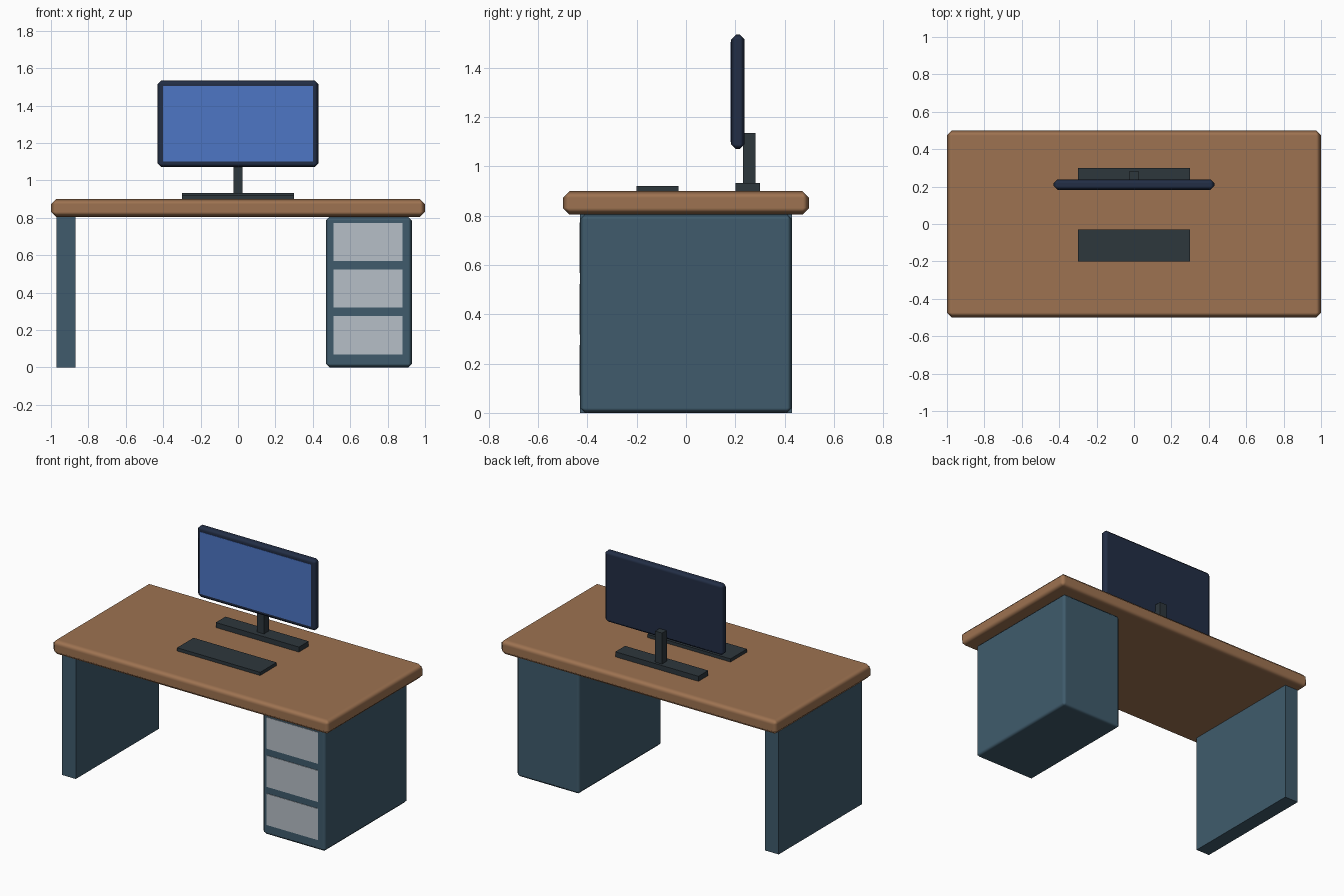
import bpy
import math

if "Cube" in bpy.data.objects:
    bpy.data.objects.remove(bpy.data.objects["Cube"], do_unlink=True)


def make_material(name, rgb):
    mat = bpy.data.materials.new(name)
    mat.use_nodes = True
    colour = (*rgb, 1.0)
    mat.diffuse_color = colour
    mat.node_tree.nodes["Principled BSDF"].inputs["Base Color"].default_value = colour
    return mat


wood = make_material("warm wood", (0.34, 0.17, 0.082))
teal = make_material("slate teal", (0.05, 0.105, 0.15))
grey = make_material("drawer grey", (0.47, 0.52, 0.57))
navy = make_material("dark navy", (0.016, 0.027, 0.06))
blue = make_material("screen blue", (0.075, 0.18, 0.56))
charcoal = make_material("charcoal", (0.027, 0.038, 0.046))


def box(name, xs, ys, zs, mat, bevel=0.0):
    """Box spanning the given ranges, with optional softened chamfers."""
    spans = (xs, ys, zs)
    bpy.ops.mesh.primitive_cube_add(size=1, location=[(a + b) / 2 for a, b in spans])
    obj = bpy.context.object
    obj.name = name
    obj.scale = [b - a for a, b in spans]
    bpy.ops.object.transform_apply(location=False, rotation=False, scale=True)
    obj.data.materials.append(mat)
    if bevel:
        bpy.ops.object.shade_smooth_by_angle(angle=math.radians(60))
        mod = obj.modifiers.new("Chamfer", 'BEVEL')
        mod.width = bevel
        mod.segments = 1
        mod.harden_normals = True
    return obj


# Desk
box("desk_top", (-1, 1), (-0.5, 0.5), (0.805, 0.9), wood, 0.027)
box("side_panel", (-0.97, -0.87), (-0.43, 0.43), (0, 0.81), teal)
box("drawer_cabinet", (0.47, 0.93), (-0.43, 0.43), (0, 0.805), teal, 0.02)

# Drawer fronts
for i in range(3):
    z = 0.07 + i * 0.249
    box(f"drawer_front_{i + 1}", (0.51, 0.88), (-0.433, -0.425), (z, z + 0.205), grey)

# Monitor
box("monitor_case", (-0.43, 0.43), (0.183, 0.238), (1.07, 1.535), navy, 0.02)
box("monitor_screen", (-0.4, 0.4), (0.181, 0.187), (1.1, 1.505), blue)
box("monitor_neck", (-0.025, 0.025), (0.232, 0.283), (0.92, 1.135), charcoal)
box("monitor_base", (-0.3, 0.3), (0.2, 0.3), (0.895, 0.933), charcoal)

# Keyboard
box("keyboard", (-0.3, 0.3), (-0.2, -0.03), (0.895, 0.921), charcoal)
